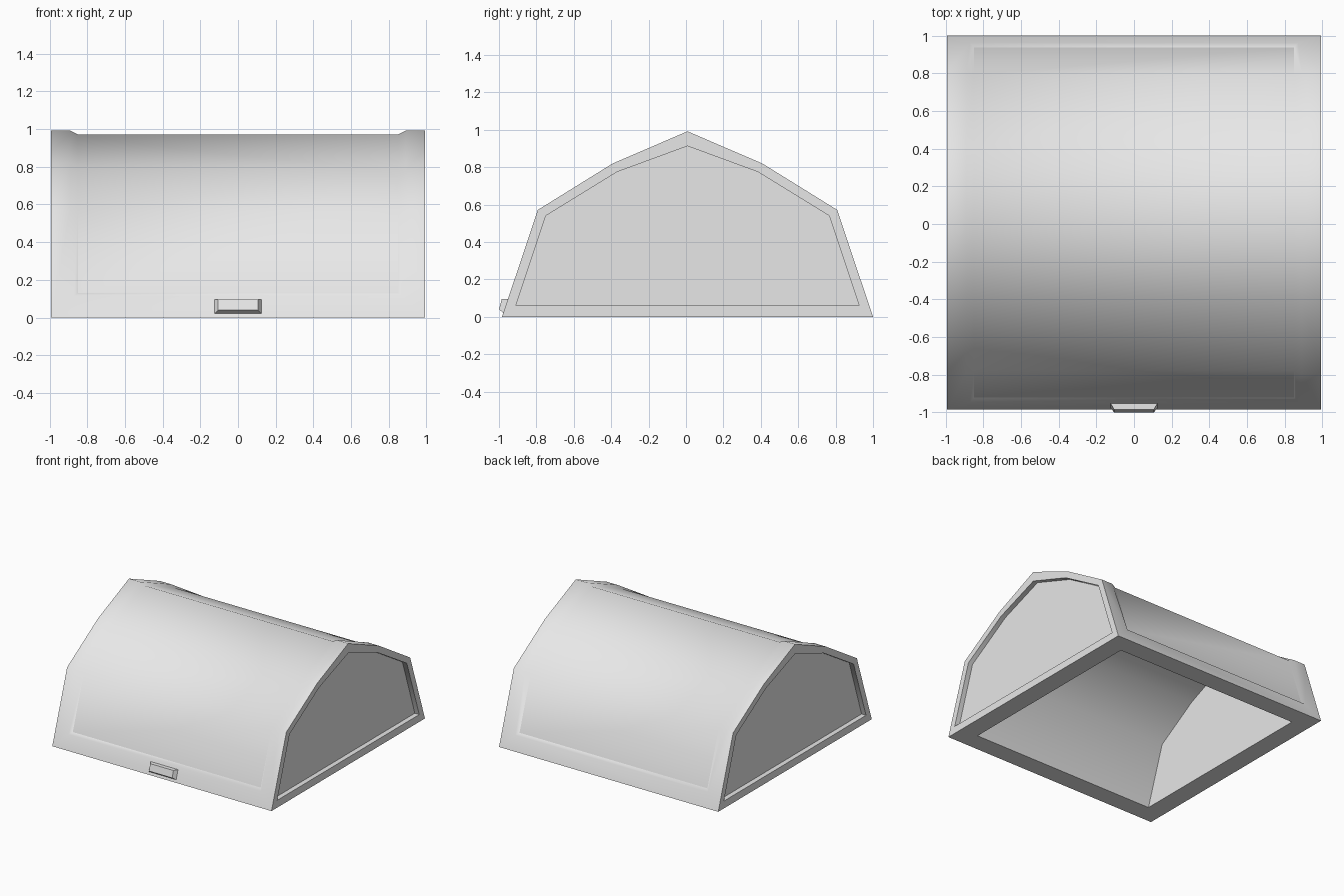
import bpy, bmesh, math
from mathutils import Vector

cube = bpy.data.objects.get("Cube")
if cube:
    bpy.data.objects.remove(cube)

HALF = 0.992      # half width of the square base
YC = 0.008        # lid centre, leaving room for the latch in front

grey = bpy.data.materials.new("light_grey")
grey.use_nodes = True
grey.diffuse_color = (0.8, 0.8, 0.8, 1)
grey.node_tree.nodes["Principled BSDF"].inputs["Base Color"].default_value = (0.8, 0.8, 0.8, 1)


def finish(name, bm, sharp=()):
    """Shade smooth with sharp corners and link the object."""
    bmesh.ops.recalc_face_normals(bm, faces=bm.faces)
    for f in bm.faces:
        f.smooth = True
    for e in bm.edges:
        e.smooth = e.calc_face_angle(0) < math.radians(60)
    for a, b in sharp:
        bm.edges.get((a, b)).smooth = False
    mesh = bpy.data.meshes.new(name)
    bm.to_mesh(mesh)
    bm.free()
    mesh.materials.append(grey)
    obj = bpy.data.objects.new(name, mesh)
    bpy.context.collection.objects.link(obj)


def offset(half, d, z0):
    """Move a half profile inward by d, with its foot on height z0."""
    pts = [Vector(p) for p in half]
    pts.append(Vector((-pts[-2].x, pts[-2].y)))
    normals = []
    for a, b in zip(pts, pts[1:]):
        t = (b - a).normalized()
        normals.append(Vector((-t.y, t.x)))
    out = []
    for p, n, m in zip(pts[1:], normals, normals[1:]):
        out.append(p + (n + m) * d / (1 + n.dot(m)))
    foot = pts[0] + normals[0] * d
    k = (z0 - foot.y) / (out[0].y - foot.y)
    return [tuple(foot.lerp(out[0], k))] + [tuple(p) for p in out]


# Half profiles (distance from ridge plane, height), foot to ridge
outer = [(HALF, 0), (0.80, 0.572), (0.40, 0.82), (0, 0.992)]
gable = [(0.918, 0.06), (0.758, 0.54), (0.376, 0.775), (0, 0.913)]
rim = offset(outer, 0, 0.115)
panel = offset(outer, 0.018, 0.13)
cavity = offset(outer, 0.147, 0)

bm = bmesh.new()


def arch(half, x, foot_x=None):
    """Full arch of vertices for both ends, keyed by side."""
    full = [(-y, z) for y, z in half] + list(reversed(half[:-1]))
    last = len(full) - 1
    result = {}
    for s in (-1, 1):
        result[s] = [bm.verts.new((s * (foot_x if foot_x and i in (0, last) else x), y + YC, z))
                     for i, (y, z) in enumerate(full)]
    return result


def bridge(a, b, closed=False):
    for i in range(0 if closed else 1, len(a)):
        bm.faces.new((a[i - 1], a[i], b[i], b[i - 1]))


E = arch(outer, HALF)
G = arch(gable, HALF)
D = arch(gable, HALF - 0.04)
R = arch(rim, 0.89, 0.87)
P = arch(panel, 0.85)
C = arch(cavity, 0.837)

sharp = []
for s in (-1, 1):
    # Gable frame and its recessed panel
    bridge(E[s], G[s], True)
    bridge(G[s], D[s], True)
    bm.faces.new(D[s])
    # Raised end band and the step down to the roof panel
    bridge(E[s], R[s])
    bridge(R[s], P[s])
    # Cavity end wall and underside rim
    bm.faces.new(C[s])
    bm.faces.new((E[s][0], E[s][-1], C[s][-1], C[s][0]))
    sharp += [(P[s][0], P[s][1]), (P[s][-1], P[s][-2])]

# Roof panel and cavity vault
bridge(P[-1], P[1])
bridge(C[-1], C[1])

# Front and back lower bands, steps and underside rims
for i in (0, -1):
    for a, b in ((E, R), (R, P), (E, C)):
        bm.faces.new((a[-1][i], a[1][i], b[1][i], b[-1][i]))
    sharp.append((P[-1][i], P[1][i]))
finish("chest_lid", bm, sharp)

# Latch: tapered block on the lower front band
bm = bmesh.new()
base = [(-0.945, 0.095), (-0.972, 0.018)]
face = [(-0.985, 0.095), (-1.0, 0.04)]
rings = []
for pts, w in ((base, 0.128), (face, 0.105)):
    (y1, z1), (y0, z0) = pts
    rings.append([bm.verts.new(p) for p in
                  ((-w, y0, z0), (w, y0, z0), (w, y1, z1), (-w, y1, z1))])
bridge(rings[0], rings[1], True)
for ring in rings:
    bm.faces.new(ring)
for f in bm.faces:
    f.smooth = False
finish("front_latch", bm, [(e.verts[0], e.verts[1]) for e in bm.edges])
